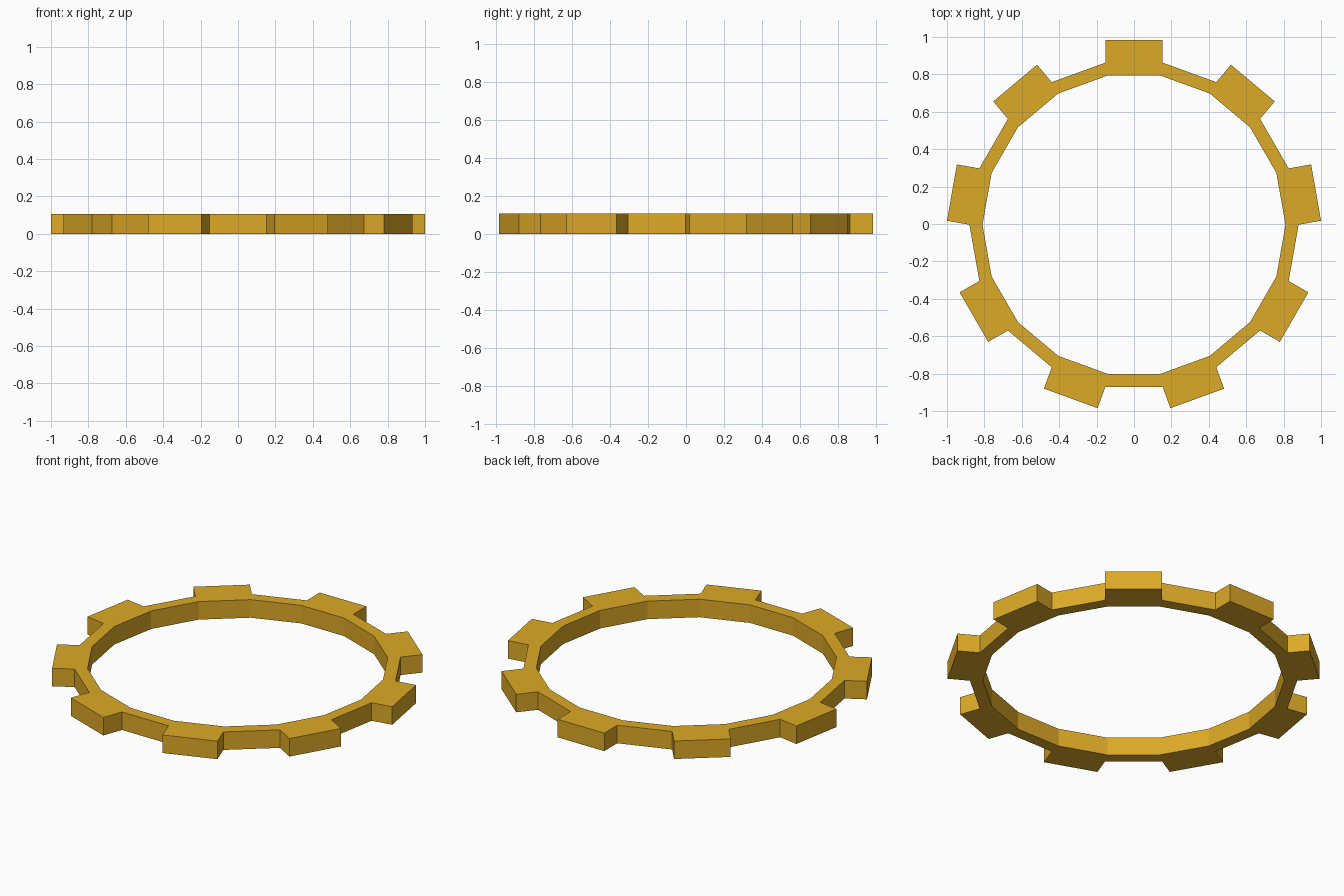
import bpy
import bmesh
from math import cos, sin, radians
from mathutils import Vector

if "Cube" in bpy.data.objects:
    bpy.data.objects.remove(bpy.data.objects["Cube"])

TEETH = 9
R_IN, R_OUT = 0.81, 0.88     # ring corner radii
TIP = 0.9885                 # distance from centre to tooth tip face
HEIGHT = 0.107
SHIFT_Y = -0.0037            # centres the bounding box for an odd tooth count


def polar(r, deg):
    return Vector((r * cos(radians(deg)), r * sin(radians(deg)), 0))


bm = bmesh.new()


def vert(p):
    return bm.verts.new(p + Vector((0, SHIFT_Y, 0)))


# Flat ring of 18 segments
n = TEETH * 2
step = 360 / n
inner = [vert(polar(R_IN, i * step)) for i in range(n)]
outer = [vert(polar(R_OUT, i * step)) for i in range(n)]
for i in range(n):
    j = (i + 1) % n
    bm.faces.new((inner[i], outer[i], outer[j], inner[j]))

# Straight-sided tooth on every second segment
depth = TIP - R_OUT * cos(radians(step / 2))
for i in range(0, n, 2):
    out = polar(depth, (i + 0.5) * step)
    a, b = polar(R_OUT, i * step), polar(R_OUT, (i + 1) * step)
    bm.faces.new((outer[i], vert(a + out), vert(b + out), outer[i + 1]))

# Thicken upwards from z = 0
base = bm.faces[:]
ext = bmesh.ops.extrude_face_region(bm, geom=base, use_keep_orig=True)
top = [g for g in ext["geom"] if isinstance(g, bmesh.types.BMVert)]
bmesh.ops.translate(bm, verts=top, vec=(0, 0, HEIGHT))
bmesh.ops.recalc_face_normals(bm, faces=bm.faces[:])

mesh = bpy.data.meshes.new("gear_ring")
bm.to_mesh(mesh)
bm.free()
gear = bpy.data.objects.new("gear_ring", mesh)
bpy.context.collection.objects.link(gear)

# Golden material
gold = bpy.data.materials.new("gold")
gold.diffuse_color = (0.72, 0.40, 0.02, 1)
gold.use_nodes = True
gold.node_tree.nodes["Principled BSDF"].inputs["Base Color"].default_value = gold.diffuse_color
mesh.materials.append(gold)
